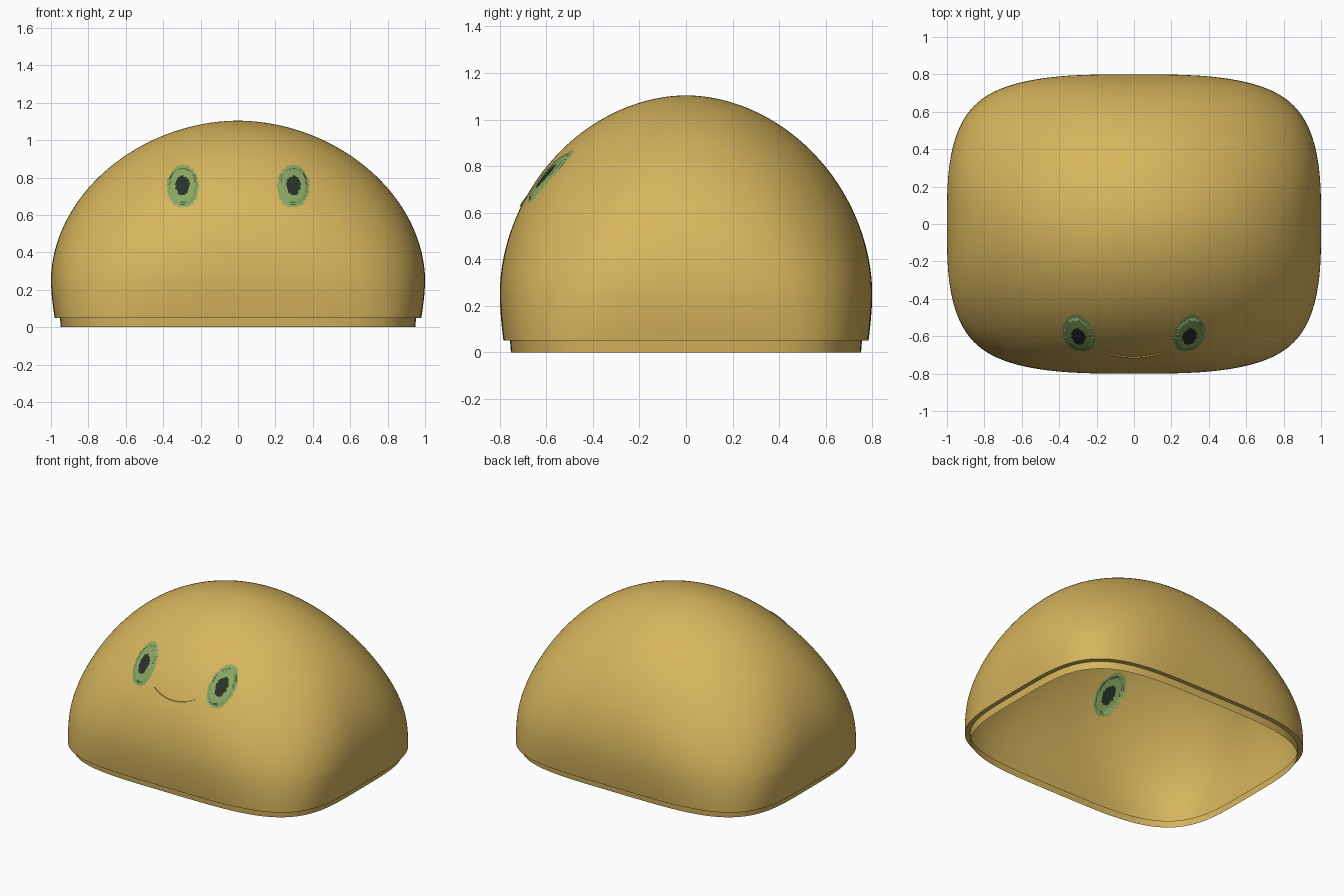
import bpy
import bmesh
from math import cos, sin, pi, radians

if "Cube" in bpy.data.objects:
    bpy.data.objects.remove(bpy.data.objects["Cube"], do_unlink=True)

SEGMENTS, DOME_RINGS = 480, 150
LEDGE, BELLY, RISE, DEPTH = 0.05, 0.25, 0.854, 0.8
POWER = 1.92


def material(name, rgb):
    mat = bpy.data.materials.new(name)
    mat.use_nodes = True
    mat.diffuse_color = (*rgb, 1)
    bsdf = mat.node_tree.nodes["Principled BSDF"]
    bsdf.inputs["Base Color"].default_value = (*rgb, 1)
    bsdf.inputs["Roughness"].default_value = 0.7
    return mat


gold = material("gold", (0.675, 0.46, 0.109))
green = material("eye_green", (0.25, 0.385, 0.124))
black = material("pupil_black", (0.021, 0.031, 0.022))


def squareness(z):
    # Cross-section eases from rounded box at the base to oval at the crown
    return 2 + 2 * (1 - (z - LEDGE) / (BELLY + RISE - LEDGE)) ** 2


def ring(bm, half_x, half_y, z, n):
    verts = []
    for i in range(SEGMENTS):
        a = 2 * pi * i / SEGMENTS
        c, s = cos(a), sin(a)
        r = (abs(c) ** n + abs(s) ** n) ** (-1 / n)
        verts.append(bm.verts.new((half_x * r * c, half_y * r * s, z)))
    return verts


def in_oval(p, half_w, half_h):
    dx, dz = (abs(p.x) - 0.295) / half_w, (p.z - 0.753) / half_h
    return p.y < 0 and dx * dx + dz * dz < 1


def add_object(name, bm, mats):
    mesh = bpy.data.meshes.new(name)
    bm.to_mesh(mesh)
    bm.free()
    for mat in mats:
        mesh.materials.append(mat)
    obj = bpy.data.objects.new(name, mesh)
    bpy.context.collection.objects.link(obj)
    return obj


# Open shell: inset lip, ledge, flared belly and dome
bm = bmesh.new()
rings = [ring(bm, 0.948, 0.752, 0, 4), ring(bm, 0.952, 0.756, LEDGE, 4)]
for k in range(9):
    u = 1 - k / 8
    s, z = 1 - 0.02 * u ** 1.7, BELLY - (BELLY - LEDGE) * u
    rings.append(ring(bm, s, DEPTH * s, z, squareness(z)))
for k in range(1, DOME_RINGS):
    a = pi / 2 * k / DOME_RINGS
    s, z = cos(a) ** (2 / POWER), BELLY + RISE * sin(a) ** (2 / POWER)
    rings.append(ring(bm, s, DEPTH * s, z, squareness(z)))
for low, high in zip(rings, rings[1:]):
    for i in range(SEGMENTS):
        j = (i + 1) % SEGMENTS
        bm.faces.new((low[i], low[j], high[j], high[i]))
crown = bm.verts.new((0, 0, BELLY + RISE))
for i in range(SEGMENTS):
    bm.faces.new((rings[-1][i], rings[-1][(i + 1) % SEGMENTS], crown))

# Painted eyes
for face in bm.faces:
    p = face.calc_center_median()
    if in_oval(p, 0.038, 0.05):
        face.material_index = 2
    elif in_oval(p, 0.086, 0.115):
        face.material_index = 1

# Slightly raised lens inside each eye
bm.normal_update()
for vert in bm.verts:
    if in_oval(vert.co, 0.073, 0.094):
        vert.co += vert.normal * 0.007

shell = add_object("head_shell", bm, (gold, green, black))
bpy.context.view_layer.objects.active = shell
shell.select_set(True)
bpy.ops.object.shade_smooth_by_angle(angle=radians(25))


# Smile: a fine level strip standing out from the shell
def front_y(x, z):
    t = (z - BELLY) / RISE
    s = (1 - t ** POWER) ** (1 / POWER)
    n = squareness(z)
    return -DEPTH * s * (1 - (abs(x) / s) ** n) ** (1 / n)


bm = bmesh.new()
pairs = []
for i in range(33):
    f = i / 16 - 1
    x, z = 0.16 * f, 0.626 + 0.04 * f * f
    y = front_y(x, z)
    pairs.append([bm.verts.new((x, y - out, z)) for out in (0, 0.007)])
for (a, b), (c, d) in zip(pairs, pairs[1:]):
    bm.faces.new((a, b, d, c))
add_object("smile", bm, (gold,))
